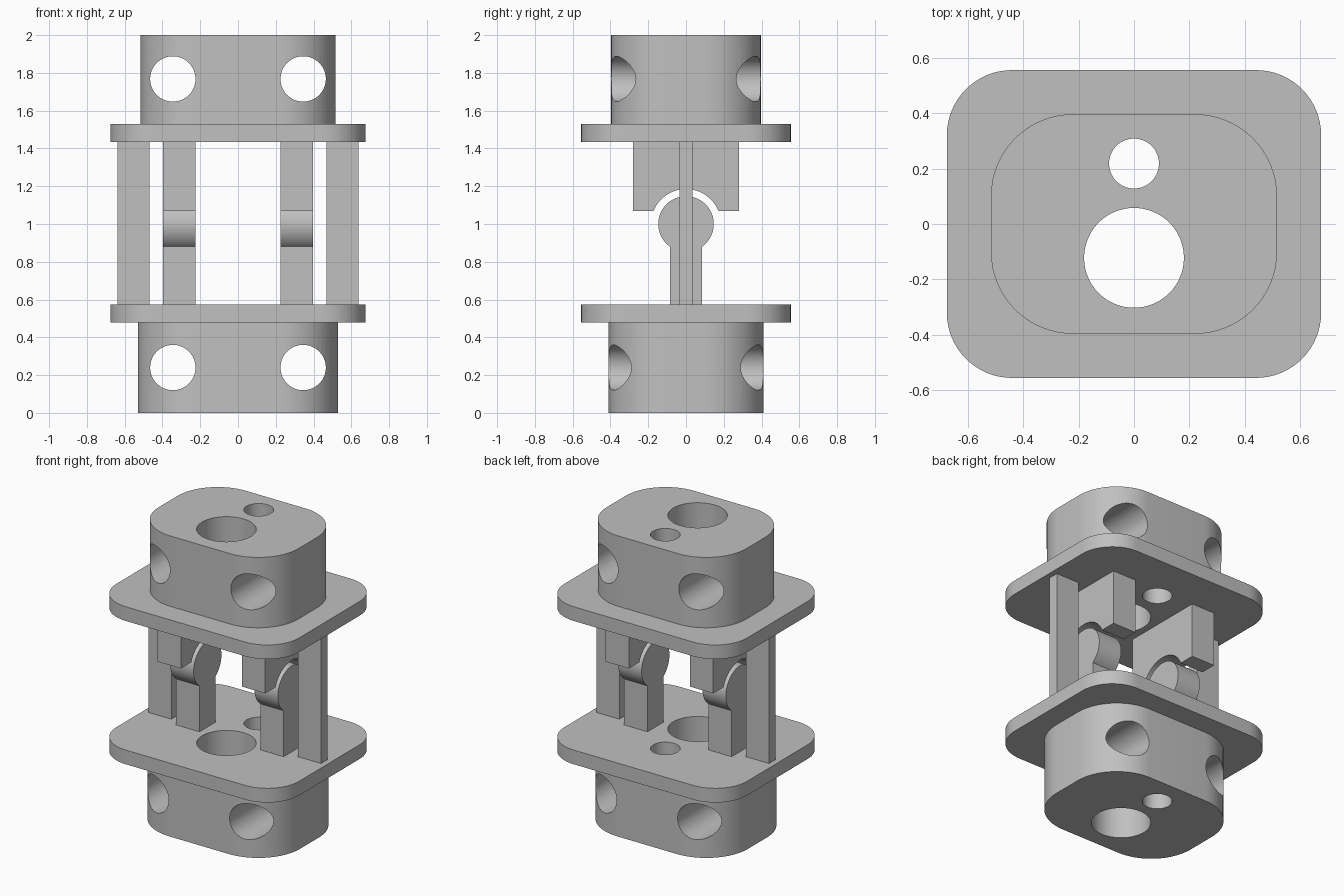
import bpy, bmesh, math
from mathutils import Vector

cube = bpy.data.objects.get("Cube")
if cube:
    bpy.data.objects.remove(cube, do_unlink=True)

grey = bpy.data.materials.new("plain grey")
grey.use_nodes = True
grey.diffuse_color = (0.53, 0.53, 0.53, 1)
grey.node_tree.nodes["Principled BSDF"].inputs["Base Color"].default_value = (0.53, 0.53, 0.53, 1)


def arc(cx, cy, r, a0, a1, n):
    """Points on an arc, angles in degrees."""
    return [(cx + r * math.cos(math.radians(a0 + (a1 - a0) * i / n)),
             cy + r * math.sin(math.radians(a0 + (a1 - a0) * i / n))) for i in range(n + 1)]


def rounded_rect(hx, hy, r):
    pts = []
    for sx, sy, a in ((1, 1, 0), (-1, 1, 90), (-1, -1, 180), (1, -1, 270)):
        pts += arc(sx * (hx - r), sy * (hy - r), r, a, a + 90, 16)
    return pts


def circle(cx, cy, r):
    return arc(cx, cy, r, 0, 360, 64)[:-1]


def prism(name, pts, lo, hi, axis="z"):
    """Extrude a 2D profile along an axis from lo to hi."""
    place = {"x": lambda u, v: (lo, u, v),
             "y": lambda u, v: (u, lo, v),
             "z": lambda u, v: (u, v, lo)}[axis]
    bm = bmesh.new()
    face = bm.faces.new([bm.verts.new(place(u, v)) for u, v in pts])
    ext = bmesh.ops.extrude_face_region(bm, geom=[face])
    offset = Vector([hi - lo if a == axis else 0 for a in "xyz"])
    bmesh.ops.translate(bm, vec=offset,
                        verts=[g for g in ext["geom"] if isinstance(g, bmesh.types.BMVert)])
    bmesh.ops.recalc_face_normals(bm, faces=bm.faces)
    mesh = bpy.data.meshes.new(name)
    bm.to_mesh(mesh)
    bm.free()
    mesh.materials.append(grey)
    obj = bpy.data.objects.new(name, mesh)
    bpy.context.collection.objects.link(obj)
    return obj


def drill(obj, cutters):
    """Cut the holes and bake the result into the mesh."""
    for c in cutters:
        mod = obj.modifiers.new("hole", "BOOLEAN")
        mod.operation, mod.solver, mod.object = "DIFFERENCE", "EXACT", c
    bpy.context.view_layer.update()
    dg = bpy.context.evaluated_depsgraph_get()
    mesh = bpy.data.meshes.new_from_object(obj.evaluated_get(dg))
    obj.modifiers.clear()
    obj.data = mesh


# Hole cutters: two vertical bores through everything, two cross bores per block
bores = [prism("large_bore_cutter", circle(0, -0.122, 0.18), -0.2, 2.2),
         prism("small_bore_cutter", circle(0, 0.218, 0.09), -0.2, 2.2)]
cross = {z: [prism("cross_bore_cutter", circle(s * 0.345, z, 0.12), -0.8, 0.8, "y")
             for s in (-1, 1)] for z in (0.24, 1.768)}

parts = []

# End blocks with rounded corners
for name, hx, hy, r, lo, hi, z in (("lower_block", 0.53, 0.41, 0.31, 0, 0.48, 0.24),
                                   ("upper_block", 0.516, 0.396, 0.296, 1.53, 2.0, 1.768)):
    block = prism(name, rounded_rect(hx, hy, r), lo, hi)
    drill(block, bores + cross[z])
    parts.append(block)

# Flange plates
for name, lo, hi in (("lower_plate", 0.478, 0.573), ("upper_plate", 1.435, 1.53)):
    plate = prism(name, rounded_rect(0.675, 0.555, 0.235), lo, hi)
    drill(plate, bores)
    parts.append(plate)

for c in bores + cross[0.24] + cross[1.768]:
    bpy.data.objects.remove(c, do_unlink=True)

# Profiles in the side plane: round-headed post and the socket above it
LOW, HIGH, PIVOT = 0.573, 1.435, 1.0
neck = math.degrees(math.acos(0.085 / 0.147))
post = [(-0.085, LOW), (0.085, LOW)] + arc(0, PIVOT, 0.147, -neck, 180 + neck, 48)
mouth = math.degrees(math.asin(0.07 / 0.185))
socket = ([(0.28, 1.07), (0.28, HIGH), (-0.28, HIGH), (-0.28, 1.07)]
          + arc(0, PIVOT, 0.185, 180 - mouth, mouth, 32))
strap = [(-0.035, LOW), (0.035, LOW), (0.035, HIGH), (-0.035, HIGH)]

# Mirrored hinge pairs and flat side straps
for side, s in (("left", 1), ("right", -1)):
    for name, pts, a, b in (("hinge_post", post, 0.225, 0.397),
                            ("hinge_socket", socket, 0.225, 0.397),
                            ("side_strap", strap, 0.468, 0.638)):
        lo, hi = sorted((s * a, s * b))
        parts.append(prism(f"{side}_{name}", pts, lo, hi, "x"))

# Smooth the curved walls, keep edges sharp
bpy.ops.object.select_all(action="DESELECT")
for p in parts:
    p.select_set(True)
bpy.context.view_layer.objects.active = parts[0]
bpy.ops.object.shade_smooth_by_angle(angle=math.radians(30))
